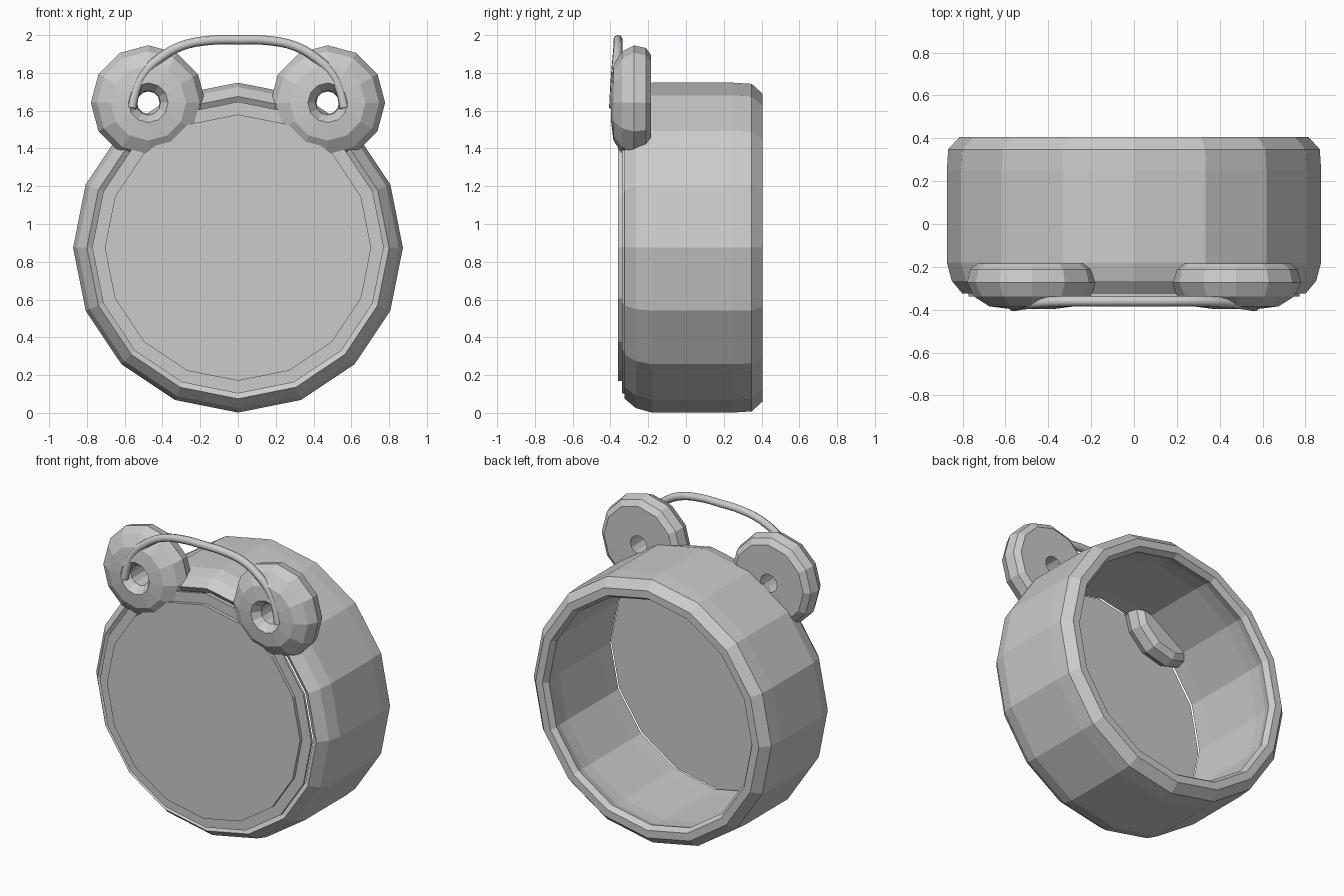
import bpy, bmesh, math

if "Cube" in bpy.data.objects:
    bpy.data.objects.remove(bpy.data.objects["Cube"])

grey = bpy.data.materials.new("plain grey")
grey.diffuse_color = (0.6, 0.6, 0.6, 1)
grey.use_nodes = True
grey.node_tree.nodes["Principled BSDF"].inputs["Base Color"].default_value = grey.diffuse_color


def lathe(name, profile, sides, cx, cz):
    """Turn a closed (radius, y) profile around the y axis; radius 0 becomes a pole."""
    bm = bmesh.new()
    rings = []
    for r, y in profile:
        if r == 0:
            rings.append([bm.verts.new((cx, y, cz))] * sides)
        else:
            rings.append([bm.verts.new((cx + r * math.sin(2 * math.pi * i / sides), y,
                                        cz + r * math.cos(2 * math.pi * i / sides)))
                          for i in range(sides)])
    pairs = list(zip(rings, rings[1:]))
    if profile[0][0] > 0:
        pairs.append((rings[-1], rings[0]))
    for a, b in pairs:
        for i in range(sides):
            j = (i + 1) % sides
            corners = list(dict.fromkeys([a[i], a[j], b[j], b[i]]))
            if len(corners) > 2:
                bm.faces.new(corners)
    # merge the flat disc fans into single faces
    bmesh.ops.dissolve_limit(bm, angle_limit=0.002, verts=bm.verts, edges=bm.edges)
    bmesh.ops.recalc_face_normals(bm, faces=bm.faces)
    mesh = bpy.data.meshes.new(name)
    bm.to_mesh(mesh)
    bm.free()
    mesh.materials.append(grey)
    obj = bpy.data.objects.new(name, mesh)
    bpy.context.collection.objects.link(obj)
    return obj


CZ = 0.875

# hollow thick-walled case, open at the back, with rounded rims
lathe("case", [(0.80, -0.325), (0.85, -0.265), (0.873, -0.18), (0.873, 0.25),
               (0.867, 0.348), (0.815, 0.405), (0.765, 0.405), (0.742, 0.37),
               (0.757, 0.32), (0.765, 0.23), (0.765, -0.20), (0.763, -0.302)], 16, 0, CZ)

# stepped dial closing the front
lathe("dial_rim", [(0, -0.322), (0.772, -0.322), (0.772, -0.338), (0, -0.338)], 16, 0, CZ)
lathe("dial_face", [(0, -0.338), (0.705, -0.338), (0.705, -0.36), (0, -0.36)], 16, 0, CZ)

# pair of domed bells with a funnel hole
bell = [(0.06, -0.184), (0.252, -0.184), (0.289, -0.212), (0.304, -0.274), (0.272, -0.338),
        (0.20, -0.384), (0.105, -0.396), (0.065, -0.345)]
for side, cx in (("left", -0.475), ("right", 0.475)):
    lathe(side + "_bell", bell, 12, cx, 1.642)

# curved handle between the bells
half = [(0.562, -0.383, 1.615), (0.54, -0.378, 1.71), (0.495, -0.372, 1.80),
        (0.41, -0.365, 1.88), (0.30, -0.36, 1.942), (0.15, -0.36, 1.972)]
path = [(-x, y, z) for x, y, z in half] + [(0, -0.36, 1.975)] + half[::-1]
curve = bpy.data.curves.new("handle", "CURVE")
curve.dimensions = "3D"
curve.bevel_depth = 0.025
curve.bevel_resolution = 2
curve.resolution_u = 4
curve.use_fill_caps = True
spline = curve.splines.new("BEZIER")
spline.bezier_points.add(len(path) - 1)
for point, co in zip(spline.bezier_points, path):
    point.co = co
    point.handle_left_type = point.handle_right_type = "AUTO"
curve.materials.append(grey)
handle = bpy.data.objects.new("handle", curve)
bpy.context.collection.objects.link(handle)
bpy.context.view_layer.objects.active = handle
handle.select_set(True)
bpy.ops.object.convert(target="MESH")
bpy.ops.object.shade_smooth_by_angle(angle=math.radians(50))
